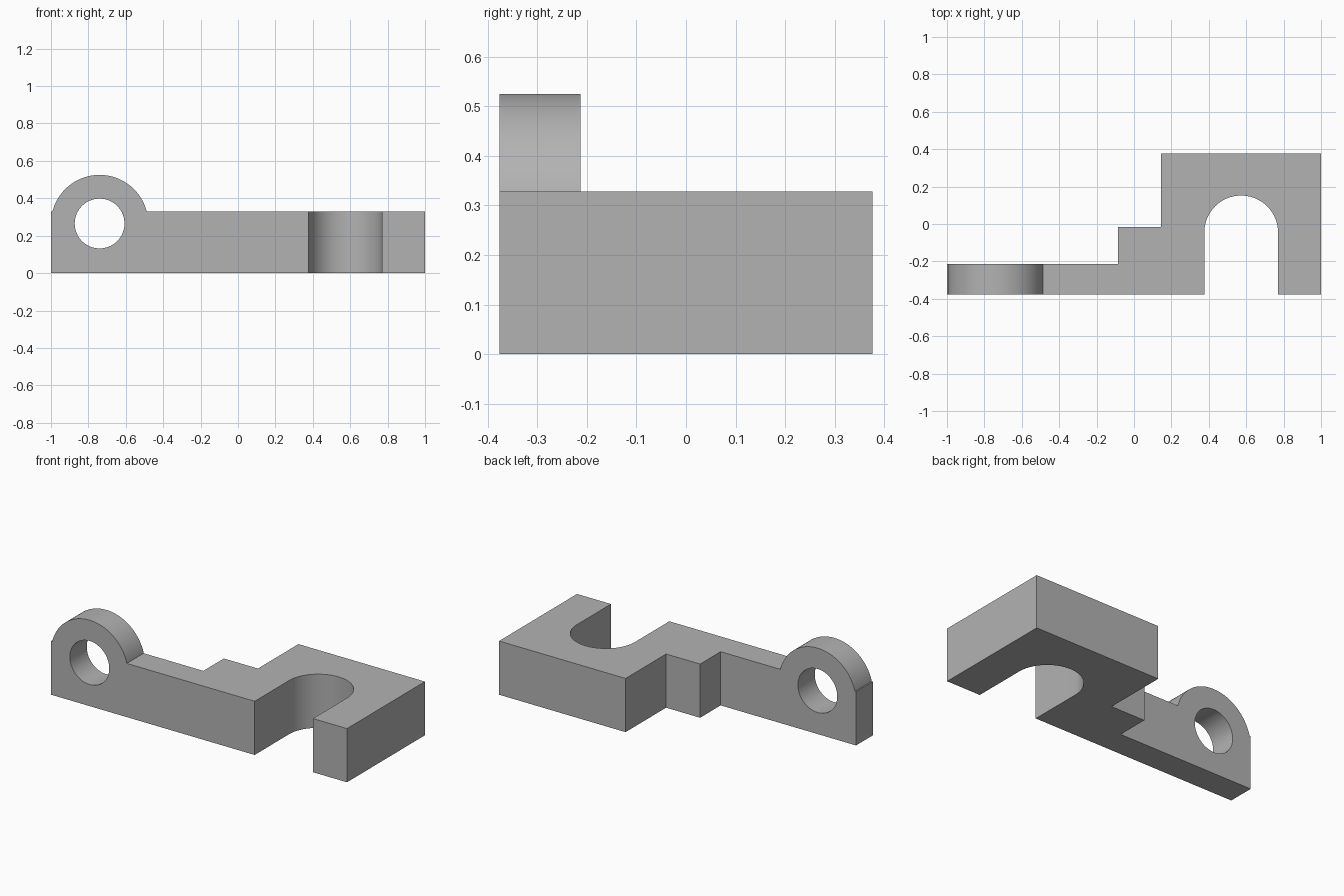
import bpy, bmesh, math
from mathutils import Matrix, Vector

if "Cube" in bpy.data.objects:
    bpy.data.objects.remove(bpy.data.objects["Cube"], do_unlink=True)

HEIGHT = 0.328
FRONT, BACK, ARM_BACK = -0.376, 0.376, -0.213
EAR_X, EAR_Z, EAR_R, HOLE_R = -0.74, 0.265, 0.26, 0.133
SLOT_X, SLOT_Y, SLOT_R = 0.573, -0.045, 0.197

grey = bpy.data.materials.new("plain grey")
grey.use_nodes = True
colour = (0.45, 0.45, 0.45, 1)
grey.diffuse_color = colour
grey.node_tree.nodes["Principled BSDF"].inputs["Base Color"].default_value = colour


def make_object(name, bm):
    bmesh.ops.recalc_face_normals(bm, faces=bm.faces)
    mesh = bpy.data.meshes.new(name)
    bm.to_mesh(mesh)
    bm.free()
    mesh.materials.append(grey)
    obj = bpy.data.objects.new(name, mesh)
    bpy.context.collection.objects.link(obj)
    return obj


def prism(name, outline, height):
    bm = bmesh.new()
    base = bm.faces.new([bm.verts.new((x, y, 0)) for x, y in outline])
    top = bmesh.ops.extrude_face_region(bm, geom=[base])["geom"]
    bmesh.ops.translate(bm, vec=Vector((0, 0, height)),
                        verts=[v for v in top if isinstance(v, bmesh.types.BMVert)])
    return make_object(name, bm)


def cylinder_y(name, radius, y0, y1):
    bm = bmesh.new()
    place = Matrix.Translation((EAR_X, (y0 + y1) / 2, EAR_Z)) @ Matrix.Rotation(math.pi / 2, 4, "X")
    bmesh.ops.create_cone(bm, cap_ends=True, segments=96, radius1=radius,
                          radius2=radius, depth=y1 - y0, matrix=place)
    return make_object(name, bm)


def combine(target, tool, operation):
    mod = target.modifiers.new(operation.lower(), "BOOLEAN")
    mod.operation, mod.solver, mod.object = operation, "EXACT", tool
    bpy.context.view_layer.objects.active = target
    bpy.ops.object.modifier_apply(modifier=mod.name)
    bpy.data.objects.remove(tool, do_unlink=True)


# Stepped plate with a round-ended slot open to the front
steps = 48
slot = [(SLOT_X + SLOT_R * math.cos(a), SLOT_Y + SLOT_R * math.sin(a))
        for a in (math.pi * (1 - i / steps) for i in range(steps + 1))]
outline = [(-1, FRONT), (SLOT_X - SLOT_R, FRONT), *slot,
           (SLOT_X + SLOT_R, FRONT), (1, FRONT), (1, BACK), (0.145, BACK),
           (0.145, -0.015), (-0.085, -0.015), (-0.085, ARM_BACK), (-1, ARM_BACK)]
bracket = prism("bracket", outline, HEIGHT)

# Round ear on the arm, with its through hole
combine(bracket, cylinder_y("ear", EAR_R, FRONT, ARM_BACK), "UNION")
combine(bracket, cylinder_y("hole_cutter", HOLE_R, FRONT - 0.1, ARM_BACK + 0.1), "DIFFERENCE")

# Smooth curved walls, sharp edges
bpy.ops.object.select_all(action="DESELECT")
bracket.select_set(True)
bpy.context.view_layer.objects.active = bracket
bpy.ops.object.shade_smooth_by_angle(angle=math.radians(30))
